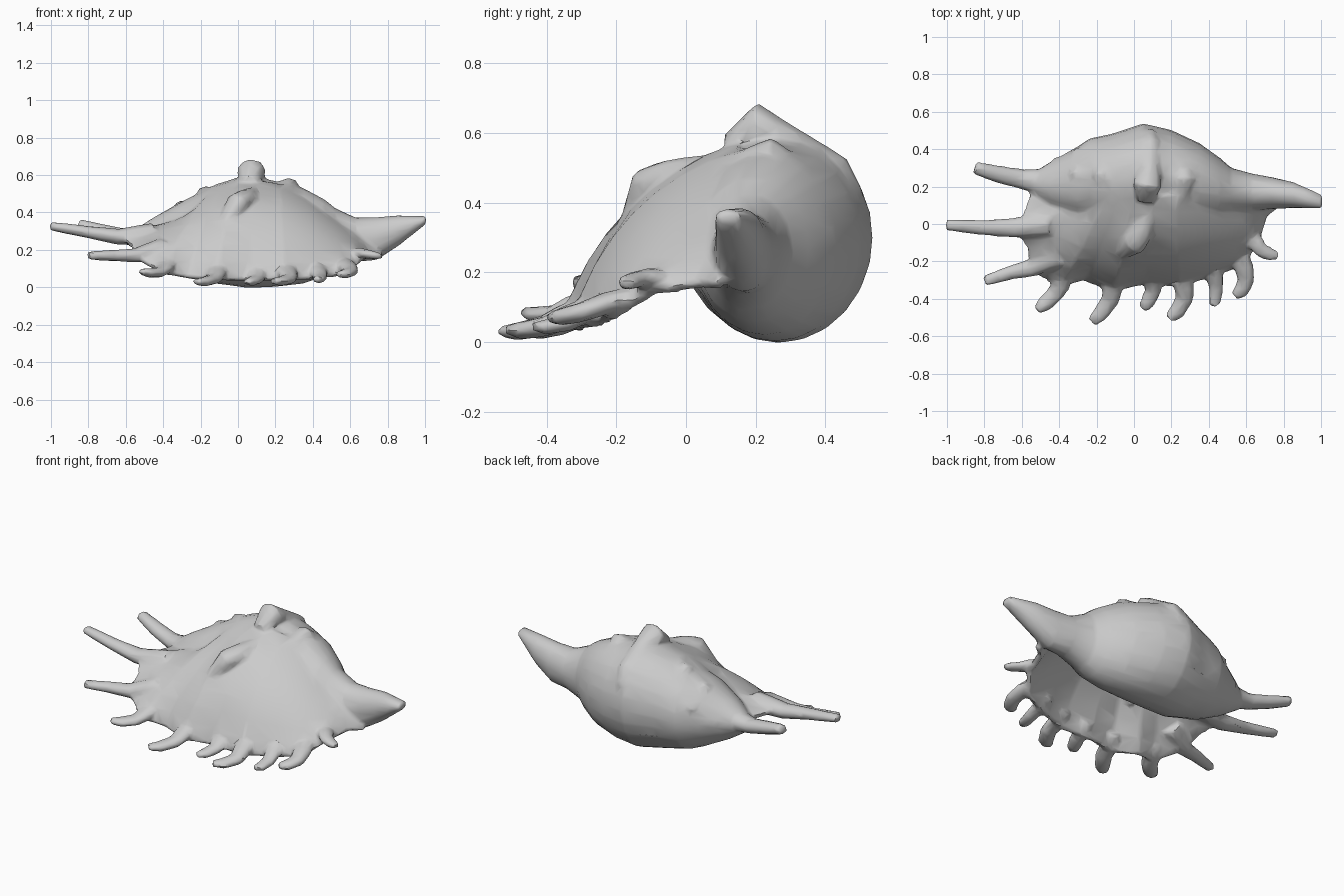
import bpy, bmesh, math
from mathutils import Vector

if "Cube" in bpy.data.objects:
    bpy.data.objects.remove(bpy.data.objects["Cube"])

parts = []


def finish(name, bm):
    bmesh.ops.recalc_face_normals(bm, faces=bm.faces)
    me = bpy.data.meshes.new(name)
    bm.to_mesh(me)
    bm.free()
    ob = bpy.data.objects.new(name, me)
    bpy.context.collection.objects.link(ob)
    parts.append(ob)
    return ob


def loft(name, rings, closed=True):
    bm = bmesh.new()
    vs = [[bm.verts.new(p) for p in r] for r in rings]
    n = len(vs[0])
    for a, b in zip(vs, vs[1:]):
        for i in range(n if closed else n - 1):
            j = (i + 1) % n
            bm.faces.new((a[i], a[j], b[j], b[i]))
    if closed:
        bm.faces.new(vs[0])
        bm.faces.new(vs[-1])
    return finish(name, bm)


def tube(name, path, radii, sides=8, flat=0.8):
    pts = [Vector(p) for p in path]
    rings = []
    for i, p in enumerate(pts):
        t = (pts[min(i + 1, len(pts) - 1)] - pts[max(i - 1, 0)]).normalized()
        side = t.cross(Vector((0, 0, 1))).normalized()
        up = side.cross(t)
        rings.append([p + radii[i] * (side * math.cos(a) + up * flat * math.sin(a))
                      for a in (2 * math.pi * k / sides for k in range(sides))])
    return loft(name, rings)


# Body whorl, spire and canal: x, centre y, centre z, radius y, radius z
body = [(-.58, .22, .26, .03, .03), (-.45, .21, .26, .12, .115),
        (-.3, .22, .265, .195, .195), (-.24, .24, .27, .217, .22),
        (-.12, .235, .285, .247, .265), (.05, .268, .3, .27, .303),
        (.2, .255, .285, .247, .283), (.35, .225, .275, .207, .255),
        (.46, .19, .265, .163, .207), (.52, .175, .26, .125, .163),
        (.63, .17, .255, .1, .118), (.74, .165, .26, .085, .115),
        (.85, .155, .3, .07, .085), (1.005, .12, .36, .038, .022)]
loft("body_whorl", [[(x, cy + ry * math.cos(a), cz + rz * math.sin(a))
                     for a in (2 * math.pi * k / 24 for k in range(24))]
                    for x, cy, cz, ry, rz in body])

# Flared outer lip: root on the body, edge, bulge
lip = [(-.45, .24, .3, -.58, .27, .27, 0), (-.42, .15, .3, -.55, .16, .27, 0),
       (-.36, .12, .32, -.59, .05, .27, 0), (-.3, .1, .35, -.63, -.03, .27, 0),
       (-.25, .1, .38, -.57, -.12, .22, .01), (-.2, .12, .42, -.55, -.24, .16, .02),
       (-.14, .15, .5, -.41, -.33, .08, .06), (-.08, .15, .52, -.27, -.29, .05, .1),
       (0, .16, .55, -.12, -.35, .04, .135), (.1, .16, .56, .05, -.31, .035, .14),
       (.22, .16, .54, .25, -.32, .035, .13), (.34, .15, .48, .42, -.27, .045, .11),
       (.45, .14, .41, .58, -.21, .07, .07), (.52, .13, .35, .66, -.1, .14, .03),
       (.6, .14, .33, .7, .04, .16, .02), (.7, .15, .31, .77, .1, .16, 0)]
rows = []
for r in lip:
    a, b = Vector(r[:3]), Vector(r[3:6])
    c = (a + b) / 2 + Vector((0, -r[6], r[6]))
    rows.append([a * (1 - t) ** 2 + c * 2 * t * (1 - t) + b * t * t
                 for t in (k / 8 for k in range(9))])
sheet = loft("flared_lip", rows, closed=False)
mod = sheet.modifiers.new("thickness", 'SOLIDIFY')
mod.thickness = .034
mod.offset = 0

# Long spines at the spire end
tube("upper_spine", [(-.46, .22, .27), (-.6, .24, .27), (-.72, .265, .3), (-.85, .3, .338)],
     [.08, .055, .048, .036])
tube("middle_spine", [(-.45, 0, .29), (-.64, -.02, .27), (-.8, -.02, .295), (-1.005, -.005, .328)],
     [.07, .055, .042, .031])
tube("lower_spine", [(-.4, -.17, .22), (-.55, -.235, .17), (-.66, -.26, .17), (-.8, -.305, .17)],
     [.06, .05, .04, .03])

# Hooked spines along the lip edge: root, bend, tip, radius
hooks = [((-.36, -.27, .13), (-.42, -.37, .08), (-.52, -.46, .085), .048),
         ((-.1, -.28, .11), (-.13, -.41, .045), (-.225, -.525, .03), .05),
         ((.1, -.26, .1), (.1, -.36, .045), (.045, -.455, .03), .046),
         ((.26, -.26, .11), (.27, -.4, .045), (.185, -.505, .035), .05),
         ((.42, -.21, .12), (.44, -.34, .055), (.42, -.44, .045), .042),
         ((.57, -.15, .14), (.6, -.3, .085), (.535, -.385, .07), .048),
         ((.62, -.06, .19), (.68, -.14, .18), (.77, -.17, .165), .042)]
for i, (root, bend, tip, r) in enumerate(hooks):
    r0, b, t = Vector(root), Vector(bend), Vector(tip)
    tube(f"hook_spine_{i + 1}", [r0, (r0 + b) / 2, b, (b + t) / 2 + (b - r0) * .12, t],
         [r * .7, r * 1.15, r, r * .9, r * .6], flat=.6)

# Raised ribs and knobs on the shoulder
tube("crown_rib", [(.09, .49, .42), (.09, .44, .5), (.085, .3, .575), (.07, .21, .625), (.06, .13, .56)],
     [.03, .045, .055, .08, .05])
tube("shoulder_fold", [(.1, .1, .52), (.04, -.04, .475), (0, -.1, .455), (-.06, -.14, .36), (-.13, -.18, .26)],
     [.03, .065, .07, .05, .02])
tube("front_knob", [(.27, .36, .48), (.27, .24, .54), (.25, .12, .51)], [.03, .06, .03])
for i, (x, y, z) in enumerate([(-.17, .26, .5), (-.3, .27, .43), (-.41, .25, .35)]):
    tube(f"spire_rib_{i + 1}", [(x, y + .16 - i * .03, z - .09), (x, y, z), (x + .02, y - .13, z - .04)],
         [.025, .055 - i * .008, .025])

# Fuse all parts into one softly blended shell
bpy.ops.object.select_all(action='DESELECT')
bpy.context.view_layer.objects.active = sheet
sheet.select_set(True)
bpy.ops.object.modifier_apply(modifier="thickness")
for ob in parts:
    ob.select_set(True)
bpy.context.view_layer.objects.active = parts[0]
bpy.ops.object.join()
shell = bpy.context.object
shell.name = "spiny_shell"
fuse = shell.modifiers.new("fuse", 'REMESH')
fuse.mode = 'VOXEL'
fuse.voxel_size = .011
soft = shell.modifiers.new("soften", 'SMOOTH')
soft.factor = .5
soft.iterations = 7
thin = shell.modifiers.new("low_poly", 'DECIMATE')
thin.ratio = .06
for m in ("fuse", "soften", "low_poly"):
    bpy.ops.object.modifier_apply(modifier=m)
bpy.ops.object.shade_smooth_by_angle(angle=math.radians(45))
